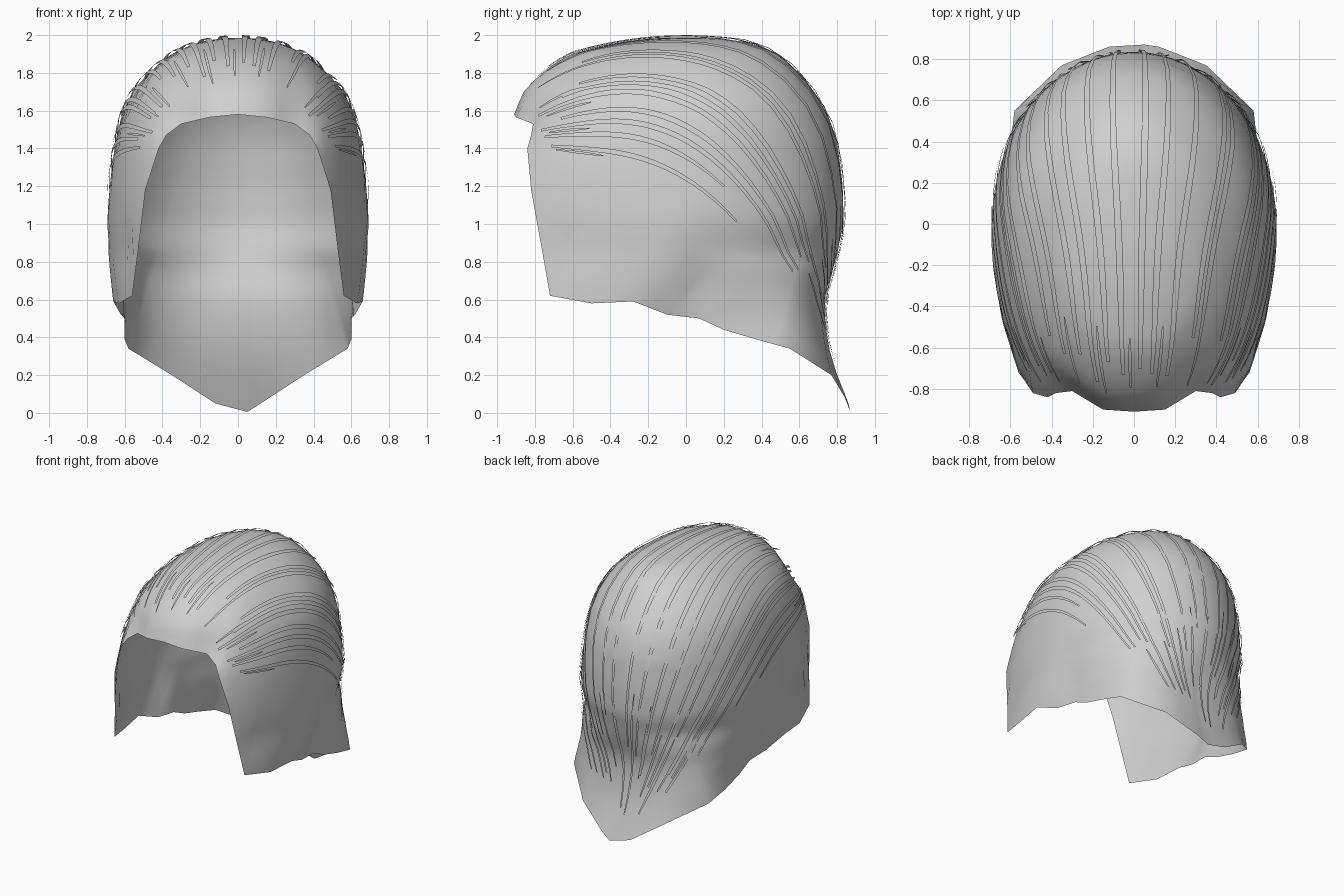
import bpy, bmesh, math, random
from mathutils import Vector

random.seed(4)
cube = bpy.data.objects.get("Cube")
if cube:
    bpy.data.objects.remove(cube)

CENTRE = Vector((0, 0, 0.95))
CROWN = Vector((0, 0.6, 0.8))
TOP = 1.986

# Head form: height, half width, reach to the front, reach to the back
FORM = [(TOP, 0, 0, 0), (1.965, .19, .3, .31), (1.9, .35, .6, .48), (1.8, .47, .76, .595),
        (1.7, .56, .86, .675), (1.58, .615, .91, .75), (1.43, .65, 1.03, .8),
        (1.2, .68, 1.12, .83), (1, .695, 1.18, .835), (.8, .685, 1.24, .79),
        (.62, .67, 1.28, .735), (.5, .655, 1.3, .735), (.35, .655, 1.3, .755),
        (.2, .65, 1.3, .8), (0, .65, 1.3, .88)]

# Hem of the left half: nape tip, side hem, sideburn, temple, forehead
HEM = [(.05, .87, .005), (.12, .86, .05), (.35, .77, .2), (.58, .55, .34), (.6, .37, .39),
       (.6, .2, .44), (.6, .07, .5), (.62, -.1, .52), (.66, -.28, .59), (.63, -.5, .58),
       (.56, -.72, .62), (.53, -.76, .85), (.49, -.82, 1.18), (.42, -.84, 1.4),
       (.38, -.82, 1.47), (.3, -.81, 1.53), (.15, -.9, 1.565), (0, -.91, 1.58)]


def clamp(f):
    return min(max(f, 0), 1)


def section(z):
    """Width and reaches at a height, eased so that the top stays round."""
    q = math.sqrt(max(TOP - z, 0))
    for a, b in zip(FORM, FORM[1:]):
        qa, qb = math.sqrt(TOP - a[0]), math.sqrt(TOP - b[0])
        if q <= qb:
            f = (q - qa) / (qb - qa)
            return [m + (n - m) * f for m, n in zip(a[1:], b[1:])]
    return FORM[-1][1:]


def inside(p):
    if p.z >= TOP:
        return False
    width, front, back = section(p.z)
    reach = back if p.y > 0 else front
    if min(width, reach) < 1e-5:
        return False
    # Behind the sideburn the lower side tucks in
    width -= 0.05 * clamp((1.05 - p.z) / 0.4) * clamp(p.y / 0.14 + 0.5)
    # The nape is squarer than the skull
    power = 2 if p.y > 0 else 2.2
    power += (4 - power) * clamp((0.85 - p.z) / 0.5)
    return abs(p.x / width) ** power + abs(p.y / reach) ** power < 1


def radius(d):
    low, high = 0, 2
    for _ in range(22):
        mid = (low + high) / 2
        if inside(CENTRE + d * mid):
            low = mid
        else:
            high = mid
    return low


def make_object(name, bm, material):
    mesh = bpy.data.meshes.new(name)
    bm.to_mesh(mesh)
    bm.free()
    mesh.materials.append(material)
    obj = bpy.data.objects.new(name, mesh)
    bpy.context.collection.objects.link(obj)
    bpy.ops.object.select_all(action='DESELECT')
    obj.select_set(True)
    bpy.context.view_layer.objects.active = obj
    bpy.ops.object.shade_smooth_by_angle(angle=math.radians(60))


grey = bpy.data.materials.new("light_grey_hair")
grey.use_nodes = True
grey.diffuse_color = (0.63, 0.63, 0.63, 1)
grey.node_tree.nodes["Principled BSDF"].inputs["Base Color"].default_value = grey.diffuse_color

# Closed hem loop, with midpoints, around both halves
half = [Vector(p) for p in HEM]
loop = half + [Vector((-p.x, p.y, p.z)) for p in half[-2:0:-1]]
hem = []
for a, b in zip(loop, loop[1:] + loop[:1]):
    hem += [a, (a + b) / 2]

# Hair cap: an open shell swept from the crown out to the hem
ROWS = 28
bm = bmesh.new()
pole = bm.verts.new(CENTRE + CROWN * radius(CROWN))
columns = []
for point in hem:
    ray = point - CENTRE
    d = ray.normalized()
    fit = ray.length / radius(d)
    column = [pole]
    for i in range(1, ROWS + 1):
        s = i / ROWS
        way = CROWN.slerp(d, s)
        column.append(bm.verts.new(CENTRE + way * radius(way) * (1 + (fit - 1) * s ** 6)))
    columns.append(column)
for a, b in zip(columns, columns[1:] + columns[:1]):
    bm.faces.new((pole, a[1], b[1]))
    for i in range(1, ROWS):
        bm.faces.new((a[i], a[i + 1], b[i + 1], b[i]))
bmesh.ops.recalc_face_normals(bm, faces=bm.faces)
if sum(f.normal.dot(f.calc_center_median() - CENTRE) for f in bm.faces) < 0:
    bmesh.ops.reverse_faces(bm, faces=bm.faces)
make_object("hair_cap", bm, grey)


def add_strand(bm, lean, begin, end, width):
    """Thin ribbon combed from the hairline over the head to the nape."""
    side = math.sin(lean)
    start = Vector((0.48 * side, -0.86, 0.7 - 0.25 * side * side)).normalized()
    over = Vector((side, 0.05, math.cos(lean)))
    nape = Vector((0.2 * side, 0.79, -0.78)).normalized()

    def heading(t):
        f = clamp(t / math.pi)
        ends = start.lerp(-nape, f * f * (3 - 2 * f))
        return (over * math.sin(t) + ends * math.cos(t)).normalized()

    steps = max(4, int((end - begin) * 10))
    pairs = []
    for i in range(steps + 1):
        t = begin + (end - begin) * i / steps
        d = heading(t)
        across = d.cross(heading(t + 0.02) - d).normalized()
        half_width = width * (0.45 + 0.55 * math.sin(math.pi * i / steps))
        pair = []
        for sign in (-1, 1):
            way = (d + across * sign * half_width).normalized()
            pair.append(bm.verts.new(CENTRE + way * (radius(way) + 0.014)))
        pairs.append(pair)
    for a, b in zip(pairs, pairs[1:]):
        bm.faces.new((a[0], b[0], b[1], a[1]))


# Strands: long combed ribbons, shorter at the sides, with wisps at the hairline and nape
bm = bmesh.new()
COUNT = 24
for i in range(COUNT):
    lean = -1.2 + 2.4 * i / (COUNT - 1) + random.uniform(-0.04, 0.04)
    at_side = abs(lean) > 1
    end = random.uniform(1.6, 2.1) if at_side else random.uniform(2.5, 2.95)
    begin = random.uniform(0.08, 0.3) if abs(lean) > 0.7 else random.uniform(0.2, 0.6)
    add_strand(bm, lean, begin, end, 0.016)
    if i % 2:
        add_strand(bm, lean + 0.05, random.uniform(0.12, 0.2), random.uniform(0.5, 0.8), 0.007)
    else:
        add_strand(bm, lean * 0.7, random.uniform(2.3, 2.6), random.uniform(2.85, 3.1), 0.01)
for f in bm.faces:
    f.normal_update()
    if f.normal.dot(f.calc_center_median() - CENTRE) < 0:
        f.normal_flip()
make_object("combed_strands", bm, grey)
